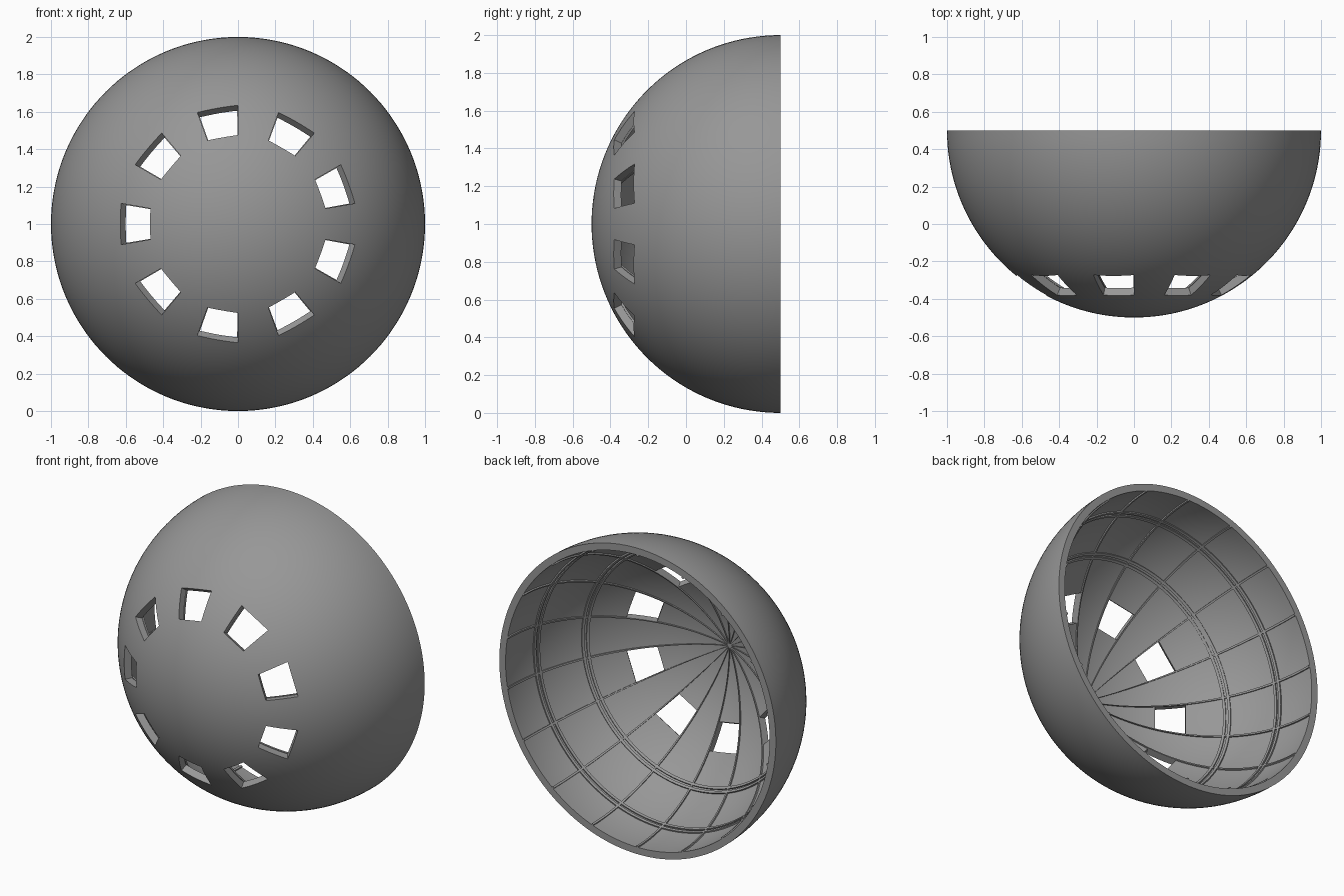
import bpy, bmesh
from math import sin, cos, tan, atan, radians
from mathutils import Vector

if "Cube" in bpy.data.objects:
    bpy.data.objects.remove(bpy.data.objects["Cube"])

CENTER = Vector((0, 0.5, 1))
R_OUT, R_IN, R_RIB = 1.0, 0.955, 0.946
WIN_A, WIN_B = 28.4, 39.4          # window limits, degrees from the front pole

grey = bpy.data.materials.new("dark_grey")
grey.diffuse_color = (0.31, 0.31, 0.31, 1)
grey.use_nodes = True
grey.node_tree.nodes["Principled BSDF"].inputs["Base Color"].default_value = grey.diffuse_color


def span(a, b, n):
    return [a + (b - a) * i / n for i in range(n + 1)]


def straighten(t, p):
    """Bend grid rows near the windows so window edges are straight cuts."""
    weight = min(1, t / WIN_A, max(0, (65 - t) / (65 - WIN_B)))
    off = radians(p % 20 - 10 - 10 if p % 20 >= 10 else p % 20)
    t = radians(t)
    if weight <= 0:
        return t
    return t + weight * (atan(tan(t) * cos(radians(10)) / cos(off)) - t)


def add_patch(bm, thetas, phis, r0, r1, skip=None):
    """Spherical grid at radius r0, thickened inward to r1."""
    rows = []
    for td in thetas:
        row = []
        for pd in phis:
            t = straighten(td, pd) if skip else radians(td)
            p = radians(pd)
            row.append(bm.verts.new(Vector((sin(t) * cos(p), -cos(t), sin(t) * sin(p))) * r0))
        rows.append(row)
    faces = []
    for i in range(len(thetas) - 1):
        for j in range(len(phis) - 1):
            tm = (thetas[i] + thetas[i + 1]) / 2
            pm = (phis[j] + phis[j + 1]) / 2
            if not (skip and skip(tm, pm)):
                faces.append(bm.faces.new((rows[i][j], rows[i][j + 1],
                                           rows[i + 1][j + 1], rows[i + 1][j])))
    verts = [v for row in rows for v in row]
    bmesh.ops.remove_doubles(bm, verts=verts, dist=1e-5)
    faces = [f for f in faces if f.is_valid]
    ext = bmesh.ops.extrude_face_region(bm, geom=faces, use_keep_orig=True)
    for v in ext["geom"]:
        if isinstance(v, bmesh.types.BMVert):
            v.co *= r1 / r0


def finish(bm, name):
    loose = [v for v in bm.verts if not v.link_faces]
    bmesh.ops.delete(bm, geom=loose, context='VERTS')
    bmesh.ops.recalc_face_normals(bm, faces=bm.faces)
    mesh = bpy.data.meshes.new(name)
    bm.to_mesh(mesh)
    bm.free()
    mesh.materials.append(grey)
    ob = bpy.data.objects.new(name, mesh)
    ob.location = CENTER
    bpy.context.collection.objects.link(ob)
    bpy.ops.object.select_all(action='DESELECT')
    ob.select_set(True)
    bpy.context.view_layer.objects.active = ob
    bpy.ops.object.shade_smooth_by_angle(angle=radians(30))


# Half-sphere shell with nine windows, every second 20 degree sector
def is_window(t, p):
    return WIN_A < t < WIN_B and (p - 10) % 40 < 20


bm = bmesh.new()
thetas = span(0, WIN_A, 12) + span(WIN_A, WIN_B, 5)[1:] + span(WIN_B, 90, 22)[1:]
add_patch(bm, thetas, span(10, 370, 144), R_OUT, R_IN, is_window)
finish(bm, "dome_shell")

# Thin inner ribs running from the pole to the rim
bm = bmesh.new()
for k in range(18):
    p = 10 + 20 * k
    add_patch(bm, span(1, 90, 36), [p - 0.4, p + 0.4], R_IN + 0.002, R_RIB)
finish(bm, "meridian_ribs")

# Paired inner ring ribs
bm = bmesh.new()
for t in (54, 74):
    for s in (-1, 1):
        c = t + s * 0.9
        add_patch(bm, [c - 0.5, c + 0.5], span(0, 360, 144), R_IN + 0.002, R_RIB)
finish(bm, "ring_ribs")
